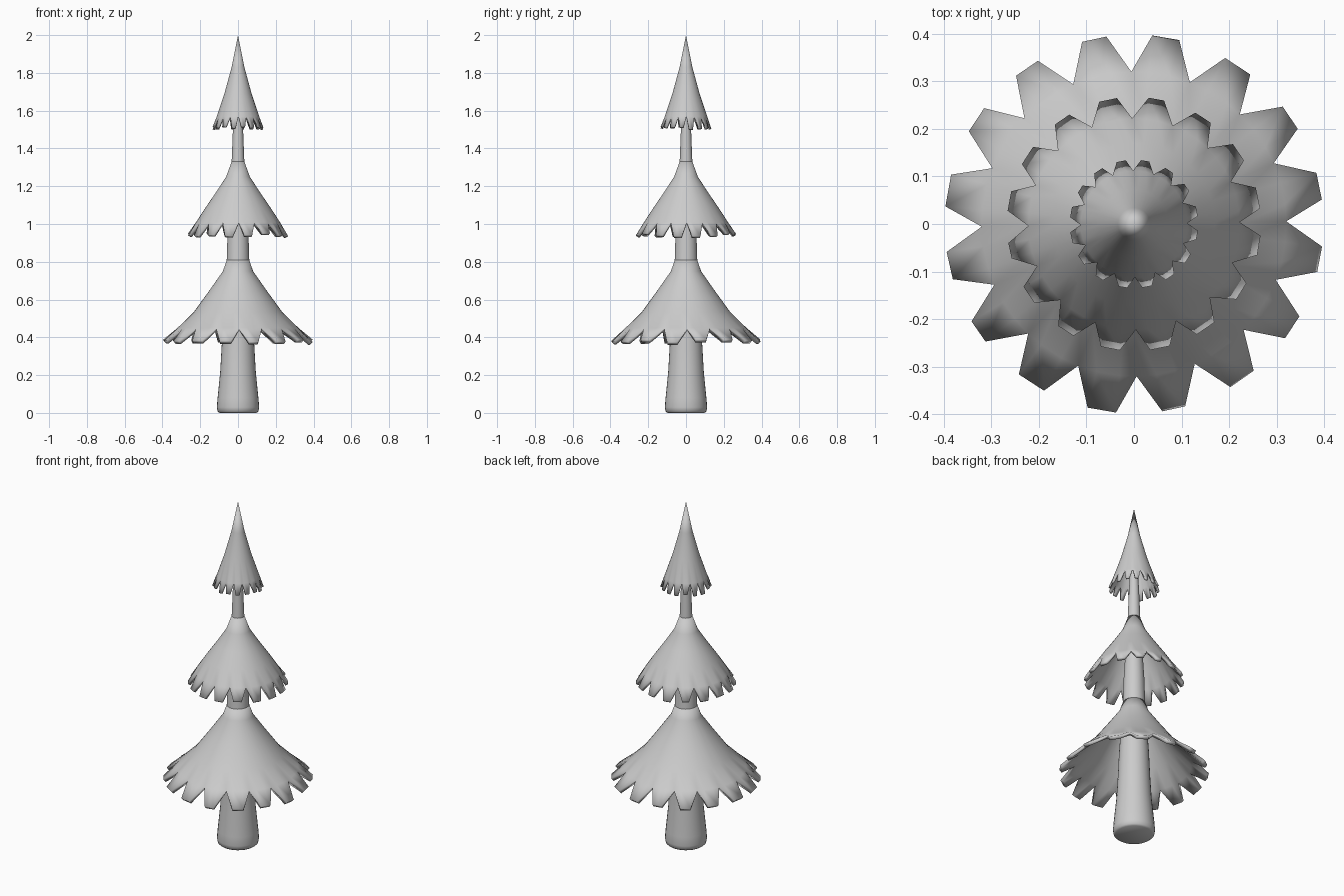
import bpy, bmesh, math, random

if "Cube" in bpy.data.objects:
    bpy.data.objects.remove(bpy.data.objects["Cube"])

random.seed(4)
TEETH = 16


def finish(bm, name, angle):
    bmesh.ops.recalc_face_normals(bm, faces=bm.faces)
    me = bpy.data.meshes.new(name)
    bm.to_mesh(me)
    bm.free()
    ob = bpy.data.objects.new(name, me)
    bpy.context.collection.objects.link(ob)
    bpy.ops.object.select_all(action='DESELECT')
    ob.select_set(True)
    bpy.context.view_layer.objects.active = ob
    bpy.ops.object.shade_smooth_by_angle(angle=math.radians(angle))
    return ob


def ring(bm, r, z, angles):
    return [bm.verts.new((r * math.cos(a), r * math.sin(a), z)) for a in angles]


def bridge(bm, a, b):
    n = len(a)
    for i in range(n):
        j = (i + 1) % n
        bm.faces.new((a[i], b[i], b[j], a[j]))


def trunk(profile, n=32):
    bm = bmesh.new()
    angles = [2 * math.pi * i / n for i in range(n)]
    rings = [ring(bm, r, z, angles) for r, z in profile]
    for a, b in zip(rings, rings[1:]):
        bridge(bm, a, b)
    bm.faces.new(rings[0])
    bm.faces.new(rings[-1])
    return finish(bm, "trunk", 50)


def tier(name, profile, tip, thick, apex=None):
    """Flared skirt; each tooth has one notch column and two tip columns."""
    bm = bmesh.new()
    angles = []
    for t in range(TEETH):
        for d in (0, 6.9, 15.4):
            j = random.uniform(-0.9, 0.9) if d else 0
            angles.append(math.radians(1 + 22.5 * t + d + j))
    rings = [ring(bm, r, z, angles) for r, z in profile]
    for a, b in zip(rings, rings[1:]):
        bridge(bm, a, b)
    if apex:
        top, r0 = bm.verts.new((0, 0, apex)), rings[0]
        for i in range(len(r0)):
            bm.faces.new((top, r0[i], r0[(i + 1) % len(r0)]))
    # jagged teeth
    last, n = rings[-1], len(angles)
    for t in range(TEETH):
        i = 3 * t
        k = random.uniform(-0.008, 0.008)
        p, q = ring(bm, tip[0], tip[1] + k, angles[i + 1:i + 3])
        bm.faces.new((last[i], p, last[i + 1]))
        bm.faces.new((last[i + 1], p, q, last[i + 2]))
        bm.faces.new((last[i + 2], q, last[(i + 3) % n]))
    ob = finish(bm, name, 40)
    mod = ob.modifiers.new("thickness", 'SOLIDIFY')
    mod.thickness = thick
    mod.offset = -1
    return ob


# Tapered trunk running up through all tiers
trunk([(.098, 0), (.108, .008), (.112, .03), (.108, .08), (.094, .22), (.086, .36),
       (.08, .5), (.06, .8), (.055, .96), (.034, 1.32), (.027, 1.5), (.018, 1.68)])

# Foliage tiers
tier("lower_foliage", [(.056, .82), (.08, .75), (.155, .643), (.235, .533), (.32, .45)],
     (.398, .382), .02)
tier("middle_foliage", [(.032, 1.335), (.063, 1.25), (.115, 1.17), (.17, 1.09), (.222, 1.01)],
     (.267, .943), .016)
tier("upper_foliage", [(.034, 1.83), (.072, 1.69), (.112, 1.57)],
     (.135, 1.508), .01, apex=2.0)
